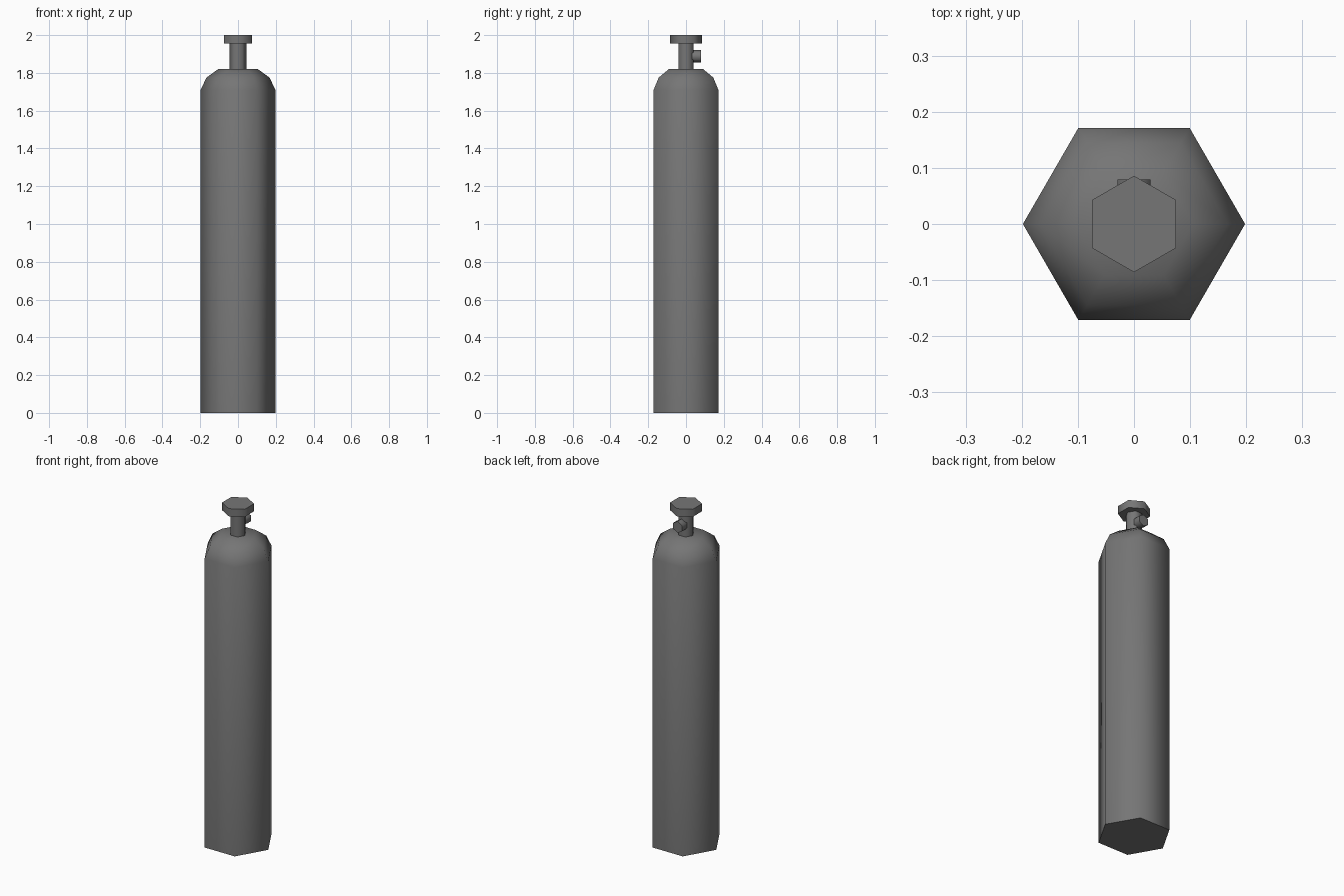
import bpy, bmesh, math
from mathutils import Matrix

if "Cube" in bpy.data.objects:
    bpy.data.objects.remove(bpy.data.objects["Cube"])

SIDES = 6

# Dark grey painted metal
dark_grey = bpy.data.materials.new("dark_grey")
dark_grey.diffuse_color = (0.18, 0.18, 0.18, 1)
dark_grey.use_nodes = True
dark_grey.node_tree.nodes["Principled BSDF"].inputs["Base Color"].default_value = dark_grey.diffuse_color


def lathe(name, profile, turn=0.0, matrix=Matrix(), smooth=math.radians(65)):
    """Six-sided solid from (radius, height) rings, capped at both ends."""
    bm = bmesh.new()
    rings = []
    for r, z in profile:
        rings.append([bm.verts.new((r * math.cos(turn + i * math.tau / SIDES),
                                    r * math.sin(turn + i * math.tau / SIDES), z))
                      for i in range(SIDES)])
    for a, b in zip(rings, rings[1:]):
        for i in range(SIDES):
            j = (i + 1) % SIDES
            bm.faces.new((a[i], a[j], b[j], b[i]))
    bm.faces.new(rings[0][::-1])
    bm.faces.new(rings[-1])
    bm.transform(matrix)
    bmesh.ops.recalc_face_normals(bm, faces=bm.faces)
    mesh = bpy.data.meshes.new(name)
    bm.to_mesh(mesh)
    bm.free()
    mesh.materials.append(dark_grey)
    obj = bpy.data.objects.new(name, mesh)
    bpy.context.collection.objects.link(obj)
    bpy.ops.object.select_all(action='DESELECT')
    obj.select_set(True)
    bpy.context.view_layer.objects.active = obj
    bpy.ops.object.shade_smooth_by_angle(angle=smooth)
    return obj


# Tank body with rounded shoulder
lathe("tank_body", [(0.198, 0), (0.198, 1.71), (0.167, 1.775), (0.105, 1.82)])

# Valve stem
lathe("valve_stem", [(0.045, 1.815), (0.045, 1.96)])

# Hand wheel on top, points facing front and back
lathe("hand_wheel", [(0.086, 1.955), (0.086, 2.0)], turn=math.pi / 6)

# Side outlet pointing to the back, slightly flared
to_back = Matrix.Translation((0, 0, 1.888)) @ Matrix.Rotation(-math.pi / 2, 4, 'X')
lathe("outlet", [(0.031, 0.03), (0.034, 0.045), (0.034, 0.079)],
      turn=math.pi / 6, matrix=to_back)
